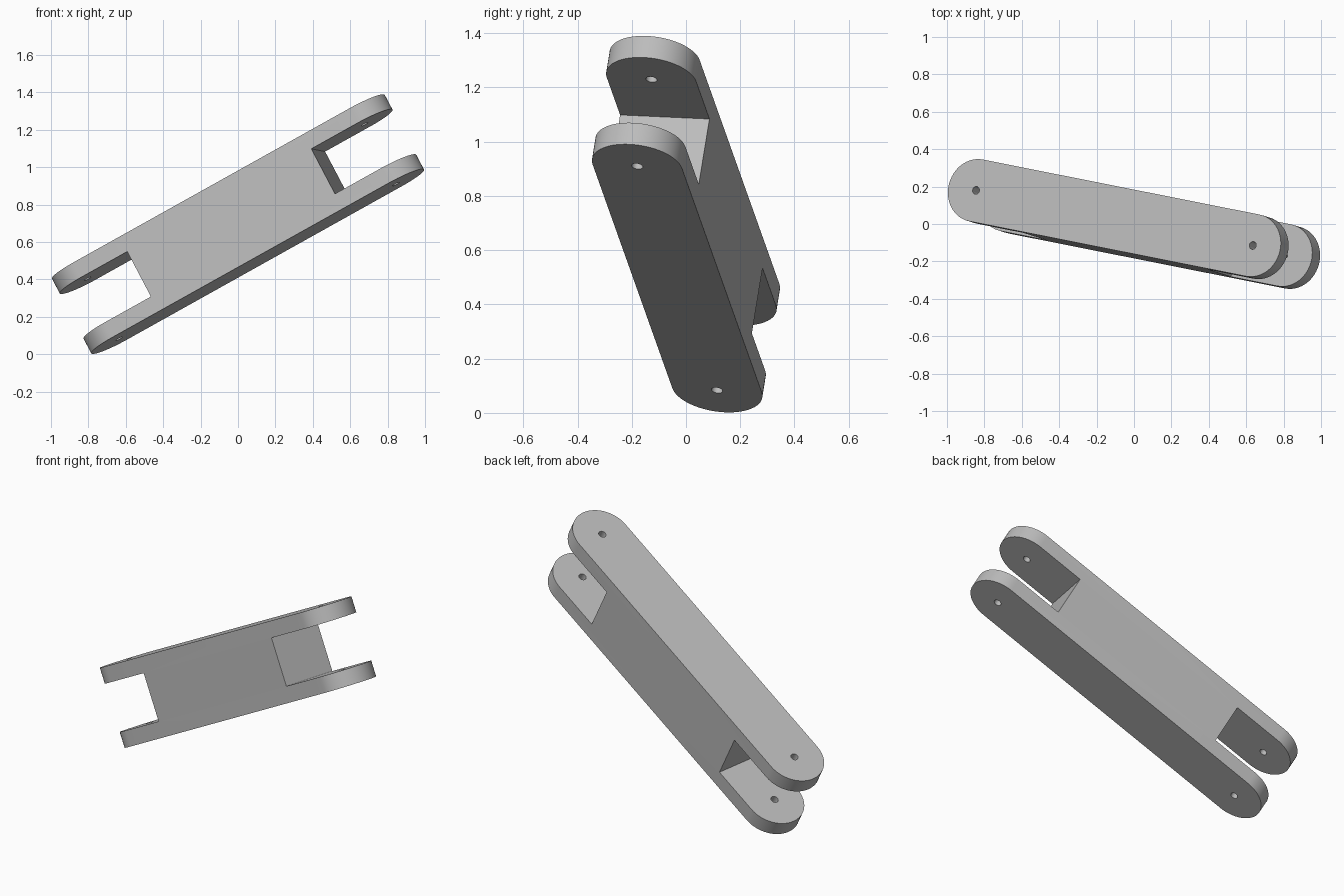
import bpy
import bmesh
import math
from mathutils import Matrix, Vector

if "Cube" in bpy.data.objects:
    bpy.data.objects.remove(bpy.data.objects["Cube"])

HALF_PITCH = 0.86    # hole centre to middle of the link
RADIUS = 0.169       # rounded end radius
THICK = 0.456        # full depth across both fork plates
GAP = 0.275          # space between fork plates
SLOT_START = 0.572   # where the solid web ends
HOLE = 0.021

# Pose of the link: length, width and thickness axes
length = Vector((0.860, -0.171, 0.480)).normalized()
normal = Vector((-0.46, 0.143, 0.876))
normal = (normal - length * normal.dot(length)).normalized()
width = normal.cross(length)
pose = Matrix((length, width, normal)).transposed().to_4x4()
pose.translation = (0, 0, 0.696)

grey = bpy.data.materials.new("mid grey")
grey.use_nodes = True
grey.diffuse_color = (0.5, 0.5, 0.5, 1)
grey.node_tree.nodes["Principled BSDF"].inputs["Base Color"].default_value = (0.5, 0.5, 0.5, 1)


def make_prism(name, outline, depth):
    """Extrude a flat outline symmetrically about the middle plane."""
    bm = bmesh.new()
    face = bm.faces.new([bm.verts.new((x, y, -depth / 2)) for x, y in outline])
    top = bmesh.ops.extrude_face_region(bm, geom=[face])["geom"]
    moved = [v for v in top if isinstance(v, bmesh.types.BMVert)]
    bmesh.ops.translate(bm, verts=moved, vec=(0, 0, depth))
    bmesh.ops.recalc_face_normals(bm, faces=bm.faces)
    mesh = bpy.data.meshes.new(name)
    bm.to_mesh(mesh)
    bm.free()
    mesh.materials.append(grey)
    obj = bpy.data.objects.new(name, mesh)
    bpy.context.collection.objects.link(obj)
    obj.matrix_world = pose
    return obj


def arc(cx, radius, start, sweep, steps):
    angles = [start + sweep * i / steps for i in range(steps + 1)]
    return [(cx + radius * math.cos(a), radius * math.sin(a)) for a in angles]


# Round-ended bar
outline = (arc(HALF_PITCH, RADIUS, -math.pi / 2, math.pi, 32)
           + arc(-HALF_PITCH, RADIUS, math.pi / 2, math.pi, 32))
link = make_prism("fork_link", outline, THICK)

# Fork slots and pin holes at both ends
cutters = []
for side, label in ((1, "right"), (-1, "left")):
    a, b = side * SLOT_START, side * 1.3
    slot = [(a, -0.4), (b, -0.4), (b, 0.4), (a, 0.4)]
    cutters.append(make_prism(label + "_slot_cutter", slot, GAP))
    ring = arc(side * HALF_PITCH, HOLE, 0, math.tau, 24)[:-1]
    cutters.append(make_prism(label + "_hole_cutter", ring, THICK * 2))

for cutter in cutters:
    cutter.hide_render = True
    mod = link.modifiers.new(cutter.name, "BOOLEAN")
    mod.operation = "DIFFERENCE"
    mod.solver = "EXACT"
    mod.object = cutter

# Bake the cuts, then drop the cutters
bpy.context.view_layer.update()
graph = bpy.context.evaluated_depsgraph_get()
baked = bpy.data.meshes.new_from_object(link.evaluated_get(graph))
link.modifiers.clear()
link.data = baked
for cutter in cutters:
    bpy.data.objects.remove(cutter)

bpy.ops.object.select_all(action="DESELECT")
link.select_set(True)
bpy.context.view_layer.objects.active = link
bpy.ops.object.shade_smooth_by_angle(angle=math.radians(30))
